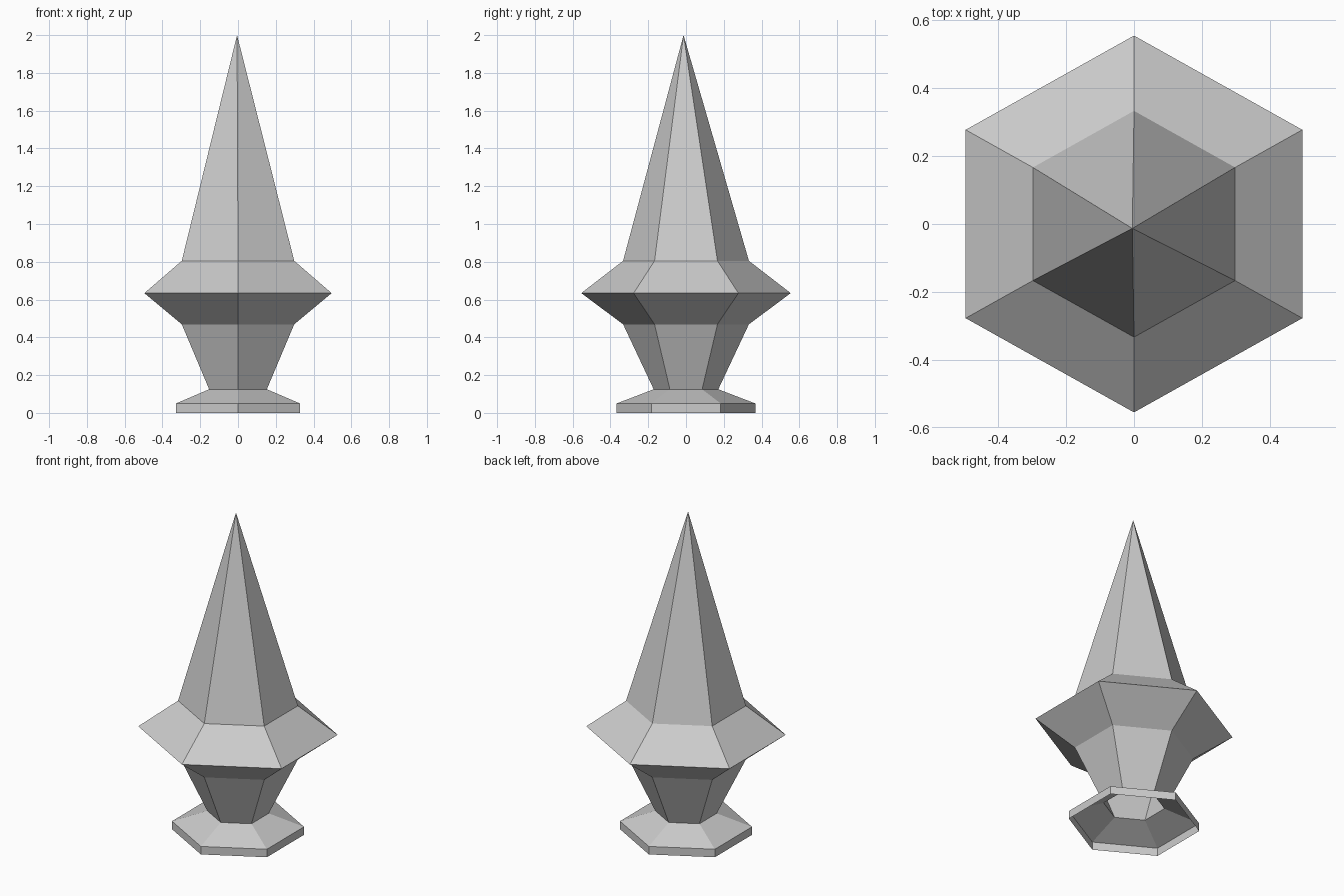
import bpy, math

if "Cube" in bpy.data.objects:
    bpy.data.objects.remove(bpy.data.objects["Cube"])

# Single stone-grey colour
grey = bpy.data.materials.new("light_grey")
grey.diffuse_color = (0.6, 0.6, 0.6, 1.0)
grey.use_nodes = True
grey.node_tree.nodes["Principled BSDF"].inputs["Base Color"].default_value = grey.diffuse_color

SIDES = 6
X_STRETCH = 1.032  # the hexagon is slightly wider than regular


def ring(radius, z):
    """Hexagon with corners on the y axis."""
    pts = []
    for i in range(SIDES):
        a = math.pi / 2 + i * math.tau / SIDES
        pts.append((radius * X_STRETCH * math.cos(a), radius * math.sin(a), z))
    return pts


def shell(name, profile, tip=None):
    """Open faceted shell through (radius, z) rings, optionally ending in a point."""
    verts, faces = [], []
    for radius, z in profile:
        verts += ring(radius, z)
    for r in range(len(profile) - 1):
        for i in range(SIDES):
            j = (i + 1) % SIDES
            lo, hi = r * SIDES, (r + 1) * SIDES
            faces.append((lo + i, lo + j, hi + j, hi + i))
    if tip:
        top = len(verts) - SIDES
        verts.append(tip)
        faces += [(top + i, top + (i + 1) % SIDES, len(verts) - 1) for i in range(SIDES)]
    mesh = bpy.data.meshes.new(name)
    mesh.from_pydata(verts, [], faces)
    mesh.materials.append(grey)
    obj = bpy.data.objects.new(name, mesh)
    bpy.context.collection.objects.link(obj)
    return obj


# Hollow foot: short upright rim and sloping top
shell("base", [(0.367, 0.0), (0.367, 0.05), (0.171, 0.125)])
# Stem flaring upward
shell("stem", [(0.171, 0.125), (0.333, 0.469)])
# Wide pointed collar
shell("collar", [(0.333, 0.469), (0.5545, 0.634), (0.333, 0.805)])
# Tall spire with a slightly off-centre tip
shell("spire", [(0.333, 0.805)], tip=(-0.005, -0.013, 2.0))
